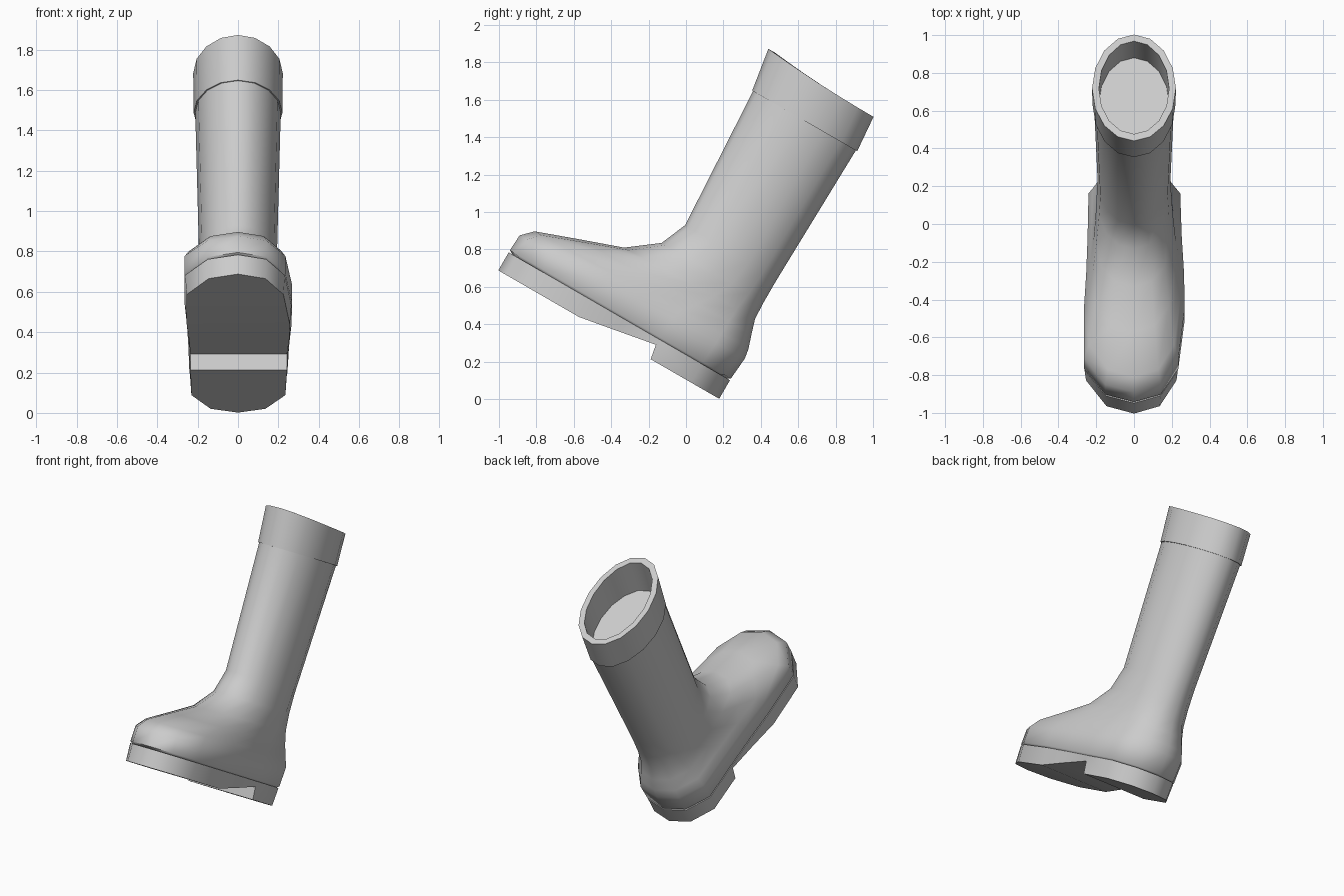
import bpy, bmesh, math
from mathutils import Matrix

if "Cube" in bpy.data.objects:
    bpy.data.objects.remove(bpy.data.objects["Cube"])

TILT = Matrix.Rotation(math.radians(-30), 4, 'X')   # boot is tipped back on its heel

# foot outline, toe to heel: position along foot, left half-width, right half-width
FOOT = [(-1.213, 0, 0), (-1.168, .15, .14), (-1.01, .262, .232), (-.714, .262, .265),
        (-.5, .25, .262), (-.285, .243, .25), (-.02, .238, .242), (.115, .14, .14), (.153, 0, 0)]
LENGTH = FOOT[-1][0] - FOOT[0][0]


def ring(front, zf, back, zb, width, round_, power=1):
    """16-point loop: foot outline (round_=0) blended to an ellipse (round_=1)."""
    right, left = [], []
    for i, (a, wl, wr) in enumerate(FOOT):
        t = math.pi * i / 8
        s = (a - FOOT[0][0]) / LENGTH
        s = s * (1 - round_) + (1 - math.cos(t)) / 2 * round_
        y = front + (back - front) * s
        z = zb + (zf - zb) * (1 - s) ** power
        e = math.sin(t) * round_
        k = (1 - round_) / .255
        right.append((width * (wr * k + e), y, z))
        left.append((-width * (wl * k + e), y, z))
    return right + left[-2:0:-1]


def loft(name, rings, angle, cap_start=True, cap_end=True, closed=False):
    bm = bmesh.new()
    loops = [[bm.verts.new(p) for p in r] for r in rings]
    pairs = list(zip(loops, loops[1:]))
    if closed:
        pairs.append((loops[-1], loops[0]))
    for a, b in pairs:
        n = len(a)
        for i in range(n):
            j = (i + 1) % n
            bm.faces.new((a[i], a[j], b[j], b[i]))
    if cap_start:
        bm.faces.new(loops[0][::-1])
    if cap_end:
        bm.faces.new(loops[-1])
    bmesh.ops.remove_doubles(bm, verts=bm.verts, dist=.0005)
    bmesh.ops.recalc_face_normals(bm, faces=bm.faces)
    bm.transform(TILT)
    mesh = bpy.data.meshes.new(name)
    bm.to_mesh(mesh)
    bm.free()
    ob = bpy.data.objects.new(name, mesh)
    bpy.context.collection.objects.link(ob)
    bpy.ops.object.select_all(action='DESELECT')
    ob.select_set(True)
    bpy.context.view_layer.objects.active = ob
    bpy.ops.object.shade_smooth_by_angle(angle=math.radians(angle))
    return ob


# boot upper: foot, ankle and shaft (closed at the top, just inside the cuff)
loft("boot_upper", [
    ring(-1.18, .20, .125, .20, .245, 0),
    ring(-1.213, .218, .153, .215, .258, 0),
    ring(-1.208, .313, .164, .345, .258, 0),
    ring(-1.149, .372, .155, .40, .237, .05),
    ring(-.92, .455, .13, .475, .218, .3),
    ring(-.691, .536, .105, .557, .206, .6),
    ring(-.53, .658, .101, .66, .198, .9),
    ring(-.469, .803, .101, .786, .193, 1),
    ring(-.513, 1.61, .122, 1.61, .212, 1)], 60)

# cuff: hollow band round the top with a raised front
loft("cuff", [
    ring(-.518, 1.605, .130, 1.605, .22, 1),
    ring(-.555, 1.842, .114, 1.808, .222, 1, 2),
    ring(-.513, 1.842, .074, 1.808, .186, 1, 2),
    ring(-.475, 1.605, .087, 1.605, .186, 1)], 40,
    cap_start=False, cap_end=False, closed=True)

# sole: cross-sections from toe to heel, with raised arch and heel step
BOTTOM = [.094, .094, .094, .094, .132, .171, .09, .09, .09]
rows = [(a, l, r, b) for (a, l, r), b in zip(FOOT, BOTTOM)]
rows.insert(6, (-.27, .243, .25, .09))
loft("sole", [[(-l, a, .205), (r, a, .205), (r * .97, a, b), (-l * .97, a, b)]
              for a, l, r, b in rows], 45, cap_start=False, cap_end=False)
